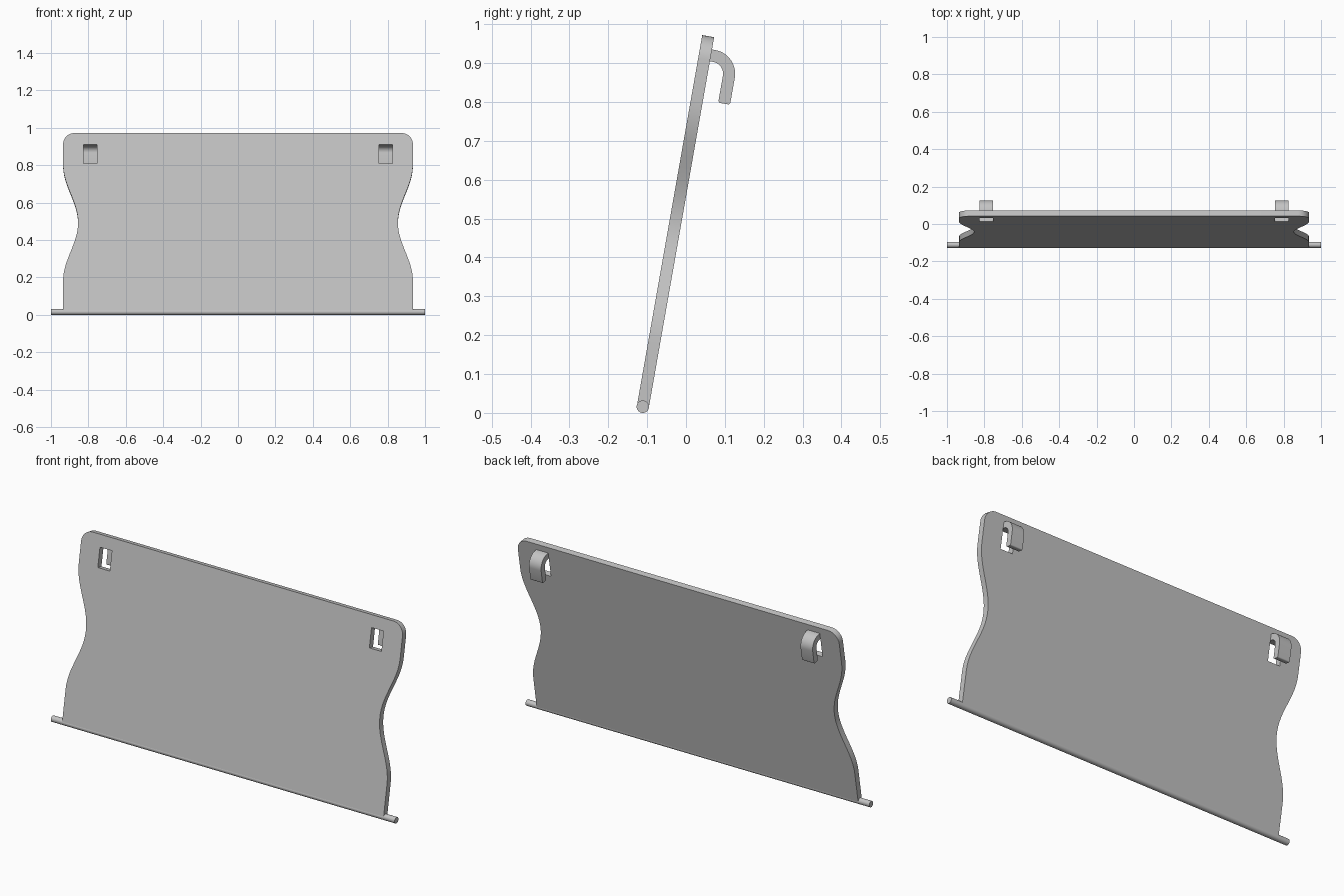
import bpy
import bmesh
from math import sin, cos, pi, radians
from mathutils import Matrix, Vector

if "Cube" in bpy.data.objects:
    bpy.data.objects.remove(bpy.data.objects["Cube"])

TILT = radians(10)
HALF = 0.0155                      # half the sheet thickness
HINGE = Vector((0, -0.111, 0.016))
ACROSS = Vector((1, 0, 0))
UP = Vector((0, sin(TILT), cos(TILT)))      # along the leaning panel
BACK = Vector((0, cos(TILT), -sin(TILT)))   # out of its rear face

grey = bpy.data.materials.new("light_grey")
grey.use_nodes = True
grey.diffuse_color = (0.55, 0.55, 0.55, 1)
grey.node_tree.nodes["Principled BSDF"].inputs["Base Color"].default_value = (0.55, 0.55, 0.55, 1)


def finish(obj, angle=30):
    obj.data.materials.clear()
    obj.data.materials.append(grey)
    bpy.ops.object.select_all(action='DESELECT')
    obj.select_set(True)
    bpy.context.view_layer.objects.active = obj
    bpy.ops.object.shade_smooth_by_angle(angle=radians(angle))


def plate(name, loops, half_depth, axes, origin):
    """Extruded flat outline; inner loops become holes."""
    curve = bpy.data.curves.new(name, 'CURVE')
    curve.dimensions = '2D'
    curve.fill_mode = 'BOTH'
    curve.extrude = half_depth
    for loop in loops:
        spline = curve.splines.new('POLY')
        spline.points.add(len(loop) - 1)
        for point, (a, b) in zip(spline.points, loop):
            point.co = (a, b, 0, 1)
        spline.use_cyclic_u = True
    obj = bpy.data.objects.new(name, curve)
    bpy.context.collection.objects.link(obj)
    bpy.ops.object.select_all(action='DESELECT')
    obj.select_set(True)
    bpy.context.view_layer.objects.active = obj
    bpy.ops.object.convert(target='MESH')
    obj = bpy.context.view_layer.objects.active
    bm = bmesh.new()
    bm.from_mesh(obj.data)
    bmesh.ops.remove_doubles(bm, verts=bm.verts, dist=0.0002)
    bmesh.ops.recalc_face_normals(bm, faces=bm.faces)
    frame = Matrix(axes).transposed().to_4x4()
    bm.transform(Matrix.Translation(origin) @ frame)
    bm.to_mesh(obj.data)
    bm.free()
    finish(obj)
    return obj


def arc(cx, cy, r, start, end, steps):
    angles = [radians(start + (end - start) * i / steps) for i in range(steps + 1)]
    return [(cx + r * cos(t), cy + r * sin(t)) for t in angles]


# Panel outline: waisted sides, rounded top corners
WIDE, TOP, CORNER = 0.935, 0.968, 0.06
WAIST, REACH, DEPTH = 0.482, 0.315, 0.08
side = [(WIDE, 0)]
for i in range(33):
    t = -1 + i / 16
    side.append((WIDE - DEPTH * (1 + cos(pi * t)) / 2, WAIST + REACH * t))
side += arc(WIDE - CORNER, TOP - CORNER, CORNER, 0, 90, 10)
outline = side + [(-x, v) for x, v in reversed(side)]

# Windows under the hooks
HOOK_X, HOOK_HALF = 0.79, 0.035
holes = []
for s in (-1, 1):
    l, r = s * HOOK_X - HOOK_HALF, s * HOOK_X + HOOK_HALF
    holes.append([(l, 0.803), (l, 0.905), (r, 0.905), (r, 0.803)])
plate("panel", [outline] + holes, HALF, (ACROSS, UP, -BACK), HINGE)

# Hooks curling down behind the panel
CN, CV, OUTER, INNER, TIP = 0.024, 0.874, 0.062, 0.031, 0.804
ROUND = 0.006
hook = [(0.005, CV + OUTER)] + arc(CN, CV, OUTER, 90, 0, 14)
hook += arc(CN + OUTER - ROUND, TIP + ROUND, ROUND, 0, -90, 4)
hook += arc(CN + INNER + ROUND, TIP + ROUND, ROUND, -90, -180, 4)
hook += arc(CN, CV, INNER, 0, 90, 14) + [(0.005, CV + INNER)]
for label, s in (("right", -1), ("left", 1)):
    plate(label + "_hook", [hook], HOOK_HALF, (BACK, UP, ACROSS),
          HINGE + ACROSS * s * HOOK_X)

# Hinge rod along the bottom edge
bpy.ops.mesh.primitive_cylinder_add(vertices=32, radius=0.016, depth=2,
                                    location=HINGE, rotation=(0, pi / 2, 0))
rod = bpy.context.object
rod.name = "hinge_rod"
finish(rod)
